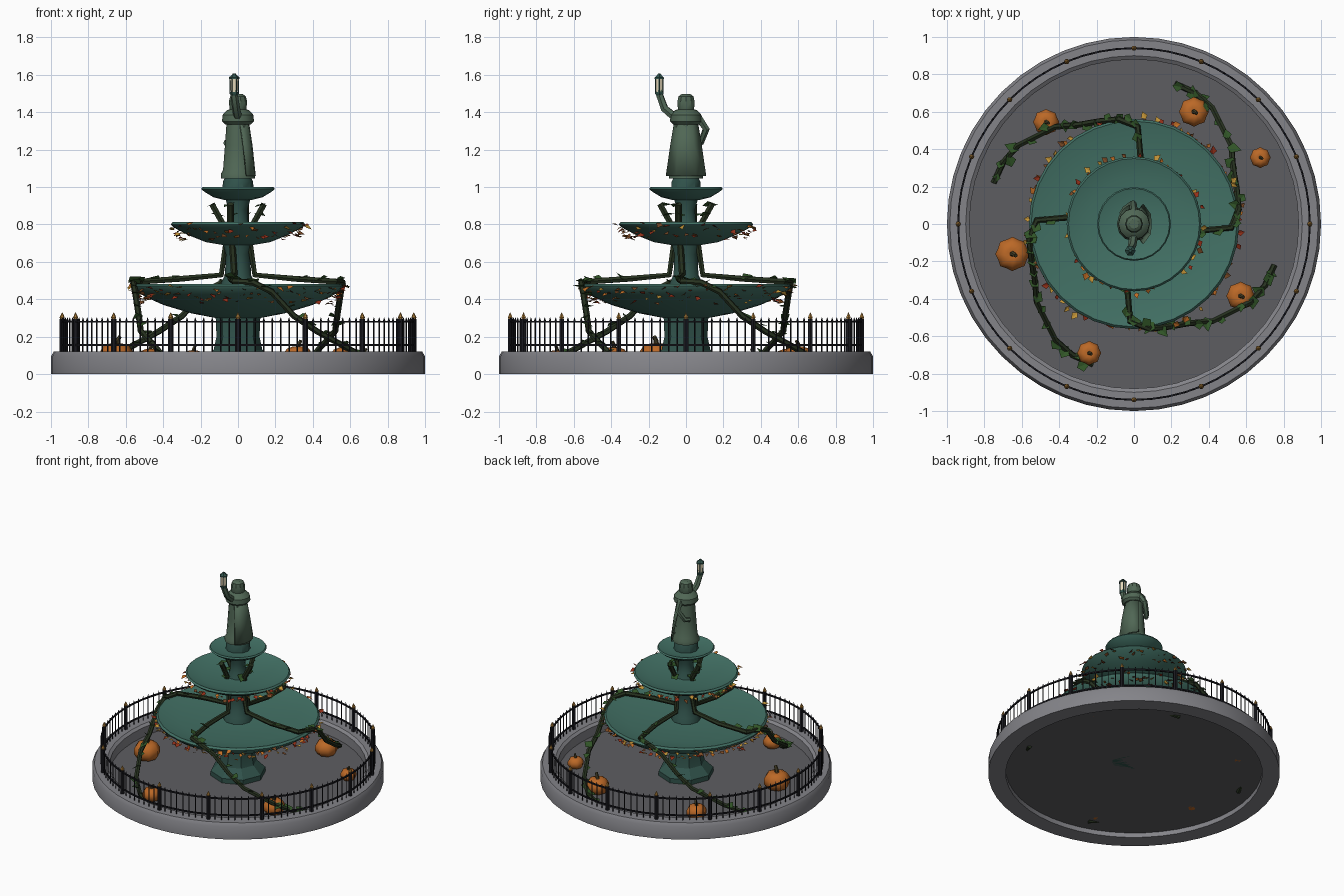
import bpy, bmesh, math, random
from mathutils import Vector, Matrix, Euler

if "Cube" in bpy.data.objects:
    bpy.data.objects.remove(bpy.data.objects["Cube"])

random.seed(4)
TAU = math.tau


def mat(name, r, g, b):
    m = bpy.data.materials.new(name)
    m.diffuse_color = (r, g, b, 1)
    m.use_nodes = True
    m.node_tree.nodes["Principled BSDF"].inputs["Base Color"].default_value = m.diffuse_color
    return m


STONE = mat("stone", .23, .23, .25)
FLOOR = mat("floor_stone", .11, .11, .12)
BRONZE = mat("verdigris", .055, .165, .13)
DARK = mat("dark_verdigris", .03, .085, .07)
FIGURE = mat("figure_bronze", .08, .135, .09)
IRON = mat("iron", .01, .01, .014)
GOLD = mat("gold", .4, .2, .04)
ORANGE = mat("pumpkin_orange", .5, .14, .02)
STEM = mat("stem", .06, .05, .02)
VINE = mat("vine_bark", .02, .032, .014)
GREEN = mat("leaf_green", .03, .09, .02)
GLASS = mat("lamp_glass", .8, .7, .5)
AUTUMN = [mat("leaf_red", .3, .03, .01), mat("leaf_orange", .55, .16, .02),
          mat("leaf_brown", .2, .07, .02), mat("leaf_yellow", .55, .3, .04)]


def finish(name, bm, mats, angle=35):
    me = bpy.data.meshes.new(name)
    bm.to_mesh(me)
    bm.free()
    for m in mats if isinstance(mats, list) else [mats]:
        me.materials.append(m)
    ob = bpy.data.objects.new(name, me)
    bpy.context.collection.objects.link(ob)
    if angle:
        bpy.ops.object.select_all(action='DESELECT')
        ob.select_set(True)
        bpy.context.view_layer.objects.active = ob
        bpy.ops.object.shade_smooth_by_angle(angle=math.radians(angle))
    return ob


def lathe(bm, prof, n, at=(0, 0, 0), closed=False, lobe=0, turn=0.0):
    """Revolve (radius, z) points; open profiles get flat caps."""
    rings = []
    for r, z in prof:
        ring = []
        for i in range(n):
            a = TAU * (i + turn) / n
            k = r * (1 - lobe * (i % 2))
            ring.append(bm.verts.new((at[0] + k * math.cos(a), at[1] + k * math.sin(a), at[2] + z)))
        rings.append(ring)
    pairs = list(zip(rings, rings[1:])) + ([(rings[-1], rings[0])] if closed else [])
    for a, b in pairs:
        for i in range(n):
            j = (i + 1) % n
            bm.faces.new((a[i], a[j], b[j], b[i]))
    if not closed:
        bm.faces.new(rings[0][::-1])
        bm.faces.new(rings[-1])


def turned(name, prof, n, m, at=(0, 0, 0), angle=35, **kw):
    bm = bmesh.new()
    lathe(bm, prof, n, at, **kw)
    bmesh.ops.recalc_face_normals(bm, faces=bm.faces)
    return finish(name, bm, m, angle)


def tube(name, pts, r, m, taper=1.0, sides=1):
    cu = bpy.data.curves.new(name, 'CURVE')
    cu.dimensions, cu.bevel_depth, cu.bevel_resolution, cu.use_fill_caps = '3D', r, sides, True
    s = cu.splines.new('POLY')
    s.points.add(len(pts) - 1)
    for i, p in enumerate(pts):
        s.points[i].co = (*p, 1)
        s.points[i].radius = 1 + (taper - 1) * i / (len(pts) - 1)
    tmp = bpy.data.objects.new(name + "_path", cu)
    bm = bmesh.new()
    bpy.context.collection.objects.link(tmp)
    bm.from_mesh(tmp.evaluated_get(bpy.context.evaluated_depsgraph_get()).to_mesh())
    bpy.data.objects.remove(tmp)
    for f in bm.faces:
        f.material_index = 0
    return finish(name, bm, m, 50)


def leaf(bm, pos, size, rot, index=0):
    """Folded pointed leaf."""
    M = Matrix.Translation(pos) @ rot.to_matrix().to_4x4()
    a, l, b, r = [bm.verts.new(M @ (Vector(p) * size)) for p in
                  ((-.5, 0, 0), (-.1, .45, .12), (.6, 0, 0), (-.1, -.45, .12))]
    for f in ((a, b, l), (a, r, b)):
        bm.faces.new(f).material_index = index


# basin wall and floor
turned("basin_wall", [(.88, 0), (1, 0), (1, .095), (.985, .12), (.9, .12), (.88, .105)],
       48, STONE, closed=True)
bm = bmesh.new()
bmesh.ops.create_circle(bm, cap_ends=True, segments=48, radius=.885,
                        matrix=Matrix.Translation((0, 0, .035)))
finish("basin_floor", bm, FLOOR)

# columns
turned("pedestal", [(.19, .035), (.19, .07), (.13, .13), (.115, .2), (.12, .32)], 8, DARK, angle=25)
turned("middle_column", [(.1, .45), (.09, .49), (.07, .53), (.065, .64), (.085, .71)], 10, DARK)
turned("upper_column", [(.075, .77), (.055, .82), (.05, .88), (.07, .945)], 10, DARK)

# three bowls
turned("lower_bowl", [(.12, .3), (.25, .325), (.4, .37), (.5, .415), (.555, .455), (.562, .47),
                      (.55, .483), (.53, .478), (.4, .455), (.1, .445)], 32, BRONZE)
turned("middle_bowl", [(.08, .69), (.17, .705), (.27, .745), (.345, .785), (.36, .8),
                       (.35, .812), (.335, .807), (.25, .785), (.06, .775)], 32, BRONZE)
turned("upper_bowl", [(.07, .93), (.13, .945), (.18, .975), (.197, .99), (.19, 1.0),
                      (.18, .997), (.12, .985), (.05, .98)], 24, BRONZE)

# robed figure, facing -x
turned("figure_plinth", [(.085, .98), (.08, 1.03), (.07, 1.05)], 10, DARK)
turned("robe", [(.092, 1.045), (.092, 1.07), (.08, 1.09), (.07, 1.22), (.06, 1.36)], 12, FIGURE)
turned("shoulder_cape", [(.07, 1.335), (.085, 1.35), (.083, 1.385), (.06, 1.41), (.03, 1.42)], 12, FIGURE)
turned("hood", [(.035, 1.39), (.046, 1.42), (.048, 1.46), (.042, 1.485), (.025, 1.497)], 10, FIGURE)
bm = bmesh.new()
rows = []
for z, x, w in ((1.37, .055, .06), (1.22, .078, .085), (1.06, .095, .108)):
    rows.append([bm.verts.new((x - .045 * abs(t) ** 2 + .006 * (k % 2), w * t, z))
                 for k, t in enumerate((-1, -.5, 0, .5, 1))])
for a, b in zip(rows, rows[1:]):
    for i in range(4):
        bm.faces.new((a[i], b[i], b[i + 1], a[i + 1]))
ob = finish("back_cape", bm, FIGURE)
ob.modifiers.new("thickness", 'SOLIDIFY').thickness = .01
tube("raised_arm", [(0, -.055, 1.37), (-.01, -.115, 1.42), (-.02, -.14, 1.49), (-.02, -.143, 1.52)],
     .024, FIGURE, .75)
tube("bent_arm", [(0, .06, 1.38), (-.005, .108, 1.31), (-.045, .08, 1.24), (-.065, .05, 1.235)],
     .022, FIGURE, .75)

# lantern
L = (-.02, -.143, 0)
turned("lantern_base", [(.018, 1.49), (.026, 1.5), (.026, 1.508)], 6, DARK, L)
turned("lantern_glass", [(.018, 1.505), (.023, 1.58)], 6, GLASS, L, 20)
turned("lantern_cap", [(.029, 1.578), (.029, 1.586), (.014, 1.598), (.008, 1.607)], 6, DARK, L)
bm = bmesh.new()
for k in range(6):
    a = TAU * k / 6
    lathe(bm, [(.003, 1.505), (.003, 1.58)], 4,
          (L[0] + .023 * math.cos(a), L[1] + .023 * math.sin(a), 0))
finish("lantern_bars", bm, DARK, 0)

# fence: 16 posts with gold finials, pickets between, two rails
R, PER = .94, 8
posts, tips, pickets = bmesh.new(), bmesh.new(), bmesh.new()
for i in range(16 * PER):
    a = TAU * i / (16 * PER)
    p = (R * math.cos(a), R * math.sin(a), 0)
    if i % PER == 0:
        lathe(posts, [(.015, .115), (.015, .295)], 6, p)
        lathe(tips, [(.008, .29), (.014, .303), (.002, .328)], 6, p)
    else:
        lathe(pickets, [(.004, .118), (.004, .28), (.006, .285), (.001, .303)], 4, p)
finish("fence_posts", posts, IRON)
finish("fence_finials", tips, GOLD)
finish("fence_pickets", pickets, IRON, 0)
for name, z in (("lower_rail", .15), ("upper_rail", .275)):
    turned(name, [(R - .005, z), (R + .005, z), (R + .005, z + .01), (R - .005, z + .01)],
           64, IRON, closed=True)

# pumpkins
for k, (x, y, r) in enumerate(((-.47, .545, .07), (.32, .6, .08), (.675, .355, .056),
                               (-.65, -.16, .092), (.57, -.385, .077), (-.24, -.69, .065))):
    prof = [(.3, 0), (.75, .1), (1, .45), (1, .85), (.75, 1.25), (.35, 1.4), (.1, 1.33)]
    turned(f"pumpkin_{k+1}", [(a * r, b * r) for a, b in prof], 16, ORANGE, (x, y, .035), 60, lobe=.1)
    z = .035 + 1.3 * r
    tube(f"pumpkin_stem_{k+1}", [(x, y, z), (x + .05 * r, y, z + .25 * r), (x + .2 * r, y - .1 * r, z + .5 * r)],
         .17 * r, STEM, .7)

# four vines from the upper column over the bowls to the floor, with leaves
PATH = [(.14, -.04, .91), (.085, -.04, .81), (.065, -.03, .69), (.09, -.02, .53), (.3, -.04, .51),
        (.52, -.02, .495), (.56, .08, .49), (.55, .18, .44), (.53, .3, .31), (.52, .42, .23),
        (.42, .62, .12), (.33, .7, .06), (.22, .75, .035)]
for q in range(4):
    rot = Matrix.Rotation(q * TAU / 4, 3, 'Z')
    pts = [rot @ Vector(p) for p in PATH]
    tube(f"vine_{q+1}", pts, .018, VINE, .9)
    bm = bmesh.new()
    for i in (0, 1, 4, 5, 6, 7, 8, 9, 10, 11):
        for t in (.2, .7):
            p = pts[i].lerp(pts[i + 1], t) + Vector((random.uniform(-.02, .02), random.uniform(-.02, .02), .012))
            e = Euler((random.uniform(-.5, .5), random.uniform(-.4, .4), random.uniform(0, TAU)))
            leaf(bm, p, random.uniform(.05, .08), e)
    finish(f"vine_leaves_{q+1}", bm, GREEN, 0)

# autumn leaves clinging under the two larger rims
for name, n, r0, r1, z0, z1 in (("lower_rim_leaves", 170, .5, .575, .385, .475),
                                ("middle_rim_leaves", 85, .3, .37, .725, .8)):
    bm = bmesh.new()
    for i in range(n):
        a, t = TAU * (i + random.random()) / n, random.random()
        r = r0 + (r1 - r0) * t + random.uniform(0, .015)
        e = Euler((random.uniform(-.6, .6), random.uniform(-.4, .6), a + random.uniform(-1, 1)))
        leaf(bm, (r * math.cos(a), r * math.sin(a), z0 + (z1 - z0) * t + random.uniform(-.02, .01)),
             random.uniform(.025, .045), e, random.randrange(4))
    finish(name, bm, AUTUMN, 0)
